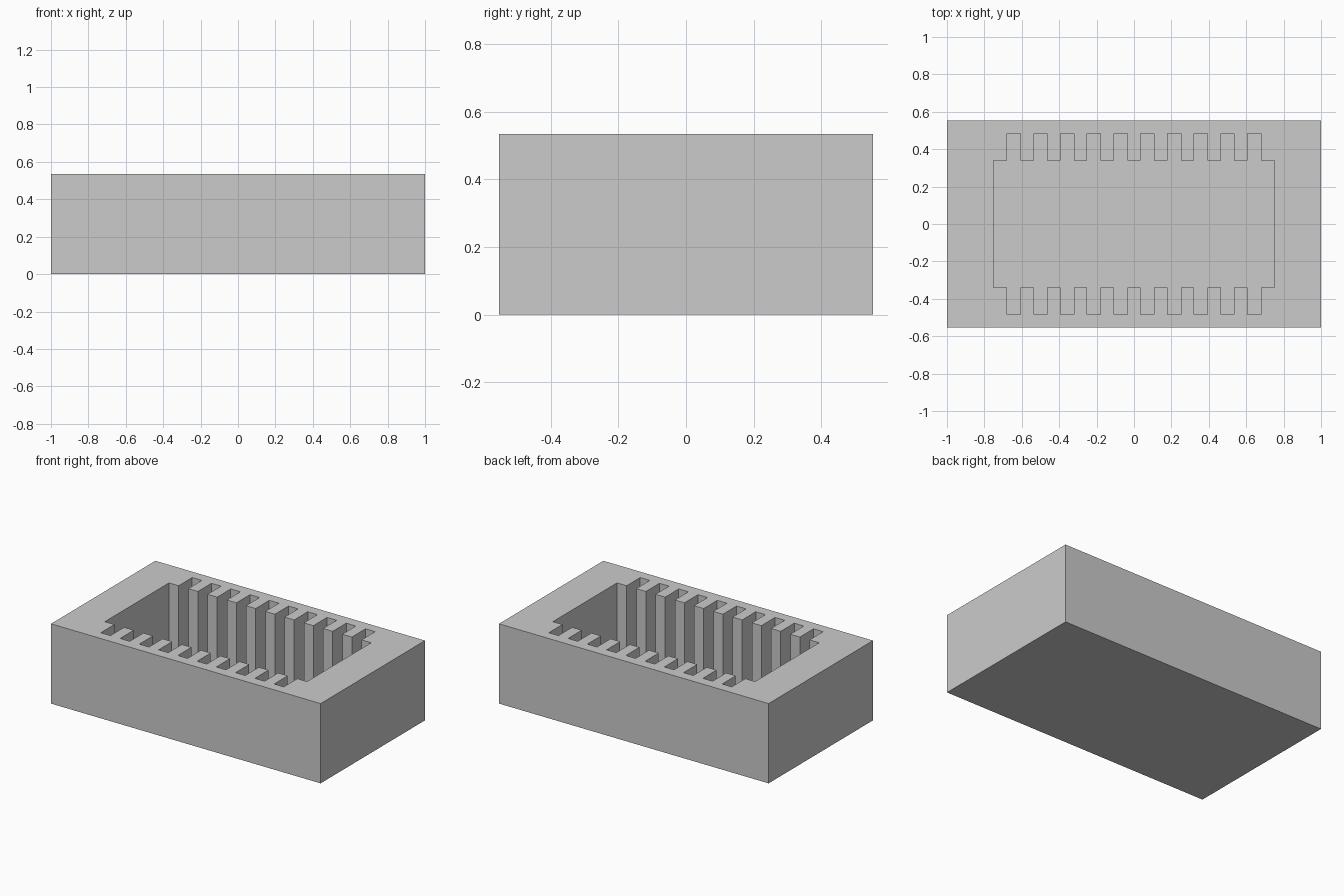
import bpy
import bmesh

default_cube = bpy.data.objects.get("Cube")
if default_cube:
    bpy.data.objects.remove(default_cube, do_unlink=True)

# Overall sizes
PITCH = 1 / 7              # slot spacing, slots are half a pitch wide
SLOTS = 10
HALF_X, HALF_Y, HEIGHT = 1.0, 0.553, 0.535
CAVITY_X, CAVITY_Y, SLOT_Y = 0.75, 0.34, 0.484
FLOOR = 0.07

grey = bpy.data.materials.new("plain grey")
grey.use_nodes = True
grey.diffuse_color = (0.6, 0.6, 0.6, 1)
grey.node_tree.nodes["Principled BSDF"].inputs["Base Color"].default_value = (0.6, 0.6, 0.6, 1)


def prism(name, outline, bottom, top):
    """Extrude a closed outline upwards into a solid."""
    bm = bmesh.new()
    base = bm.faces.new([bm.verts.new((x, y, bottom)) for x, y in outline])
    grown = bmesh.ops.extrude_face_region(bm, geom=[base])["geom"]
    bmesh.ops.translate(bm, vec=(0, 0, top - bottom),
                        verts=[v for v in grown if isinstance(v, bmesh.types.BMVert)])
    bmesh.ops.recalc_face_normals(bm, faces=bm.faces)
    mesh = bpy.data.meshes.new(name)
    bm.to_mesh(mesh)
    bm.free()
    mesh.materials.append(grey)
    obj = bpy.data.objects.new(name, mesh)
    bpy.context.collection.objects.link(obj)
    return obj


# Solid outer block
block = prism("slotted_box", [(-HALF_X, -HALF_Y), (HALF_X, -HALF_Y),
                              (HALF_X, HALF_Y), (-HALF_X, HALF_Y)], 0, HEIGHT)

# Comb-edged cavity: the front edge, then the same edge turned half a circle
front = [(-CAVITY_X, -CAVITY_Y)]
for i in range(SLOTS):
    centre = (i - (SLOTS - 1) / 2) * PITCH
    left, right = centre - PITCH / 4, centre + PITCH / 4
    front += [(left, -CAVITY_Y), (left, -SLOT_Y), (right, -SLOT_Y), (right, -CAVITY_Y)]
front.append((CAVITY_X, -CAVITY_Y))
back = [(-x, -y) for x, y in front]
cutter = prism("cavity_cutter", front + back, FLOOR, HEIGHT + 0.2)
cutter.hide_render = True

# Cut the cavity and discard the cutter
cut = block.modifiers.new("cavity", 'BOOLEAN')
cut.operation = 'DIFFERENCE'
cut.solver = 'EXACT'
cut.object = cutter
bpy.context.view_layer.objects.active = block
block.select_set(True)
bpy.ops.object.modifier_apply(modifier=cut.name)
bpy.data.objects.remove(cutter, do_unlink=True)
